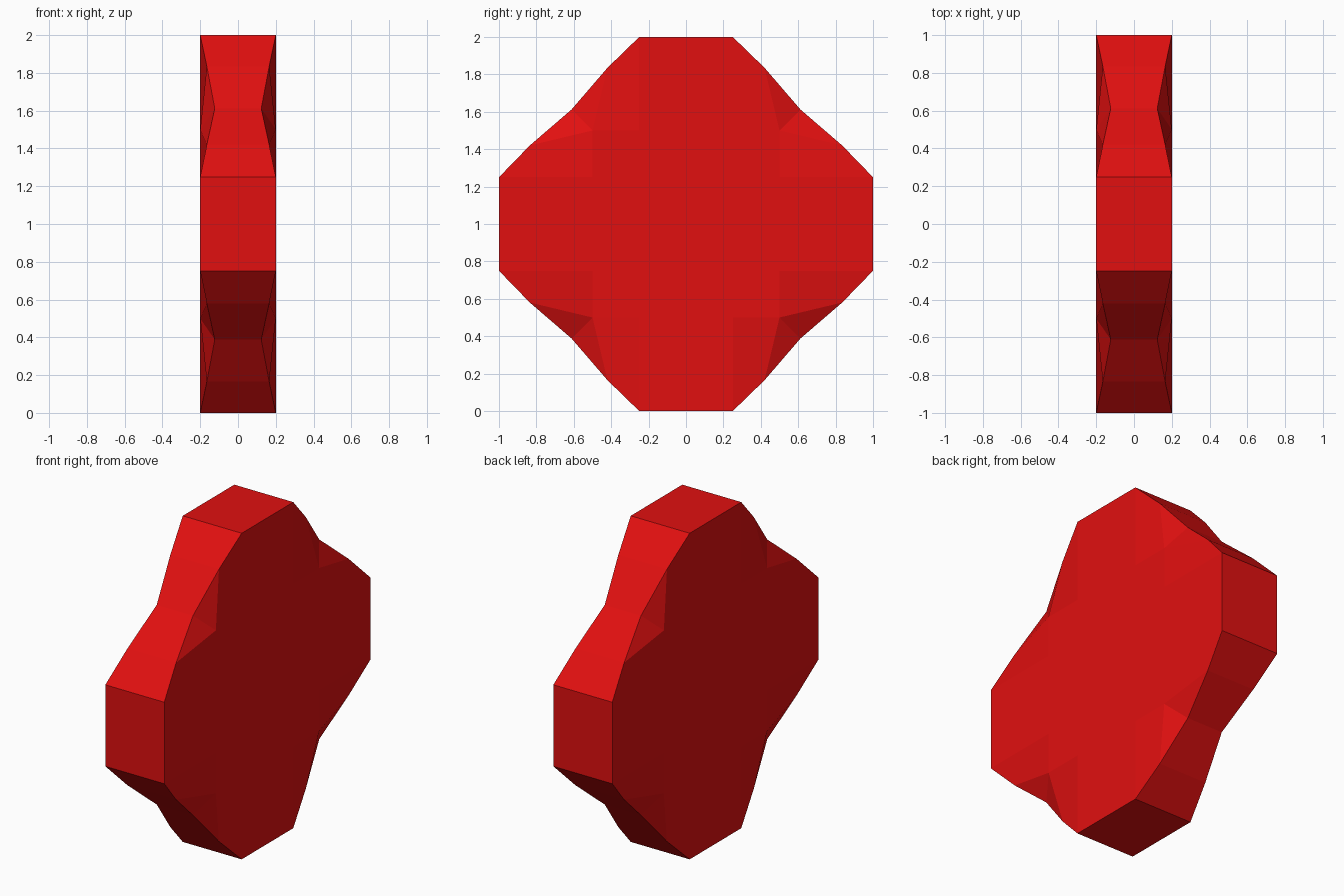
import bpy

if "Cube" in bpy.data.objects:
    bpy.data.objects.remove(bpy.data.objects["Cube"])

red = bpy.data.materials.new("bright red")
red.diffuse_color = (0.75, 0.005, 0.005, 1)
red.use_nodes = True
red.node_tree.nodes["Principled BSDF"].inputs["Base Color"].default_value = red.diffuse_color

H = 0.2      # half thickness
M = 0.165    # half thickness at the bevelled notch sides
N = 0.123    # half thickness at the notch centre

# One eighth of the slab: rim profile as (x, y, z), from +y arm round to +z arm
rim = [(H, 1, 0), (H, 1, .25), (M, .835, .42), (N, .612, .612),
       (M, .42, .835), (H, .25, 1), (H, 0, 1)]
# Inner points of the flat side
inner = [(H, 0, 0), (H, .5, 0), (H, .5, .25), (H, .5, .5), (H, .25, .5), (H, 0, .5)]

verts = rim + [(0, y, z) for _, y, z in rim] + inner
n = len(rim)
o, a, b, c, d, e = range(2 * n, 2 * n + 6)

# Outer rim strip
faces = [(i + n, i + 1 + n, i + 1, i) for i in range(n - 1)]
# Flat side: centre, arms, arm shoulders and the sunken corner
faces += [(o, a, b, c, d, e),
          (a, 0, 1, b), (e, d, 5, 6),
          (b, 1, 2, c), (d, c, 4, 5),
          (c, 2, 3), (c, 3, 4)]

mesh = bpy.data.meshes.new("cross_slab")
mesh.from_pydata(verts, [], faces)
mesh.materials.append(red)
slab = bpy.data.objects.new("cross_slab", mesh)
slab.location.z = 1
bpy.context.collection.objects.link(slab)

# Mirror to the full shape
mirror = slab.modifiers.new("mirror", "MIRROR")
mirror.use_axis = (True, True, True)
mirror.use_clip = True
